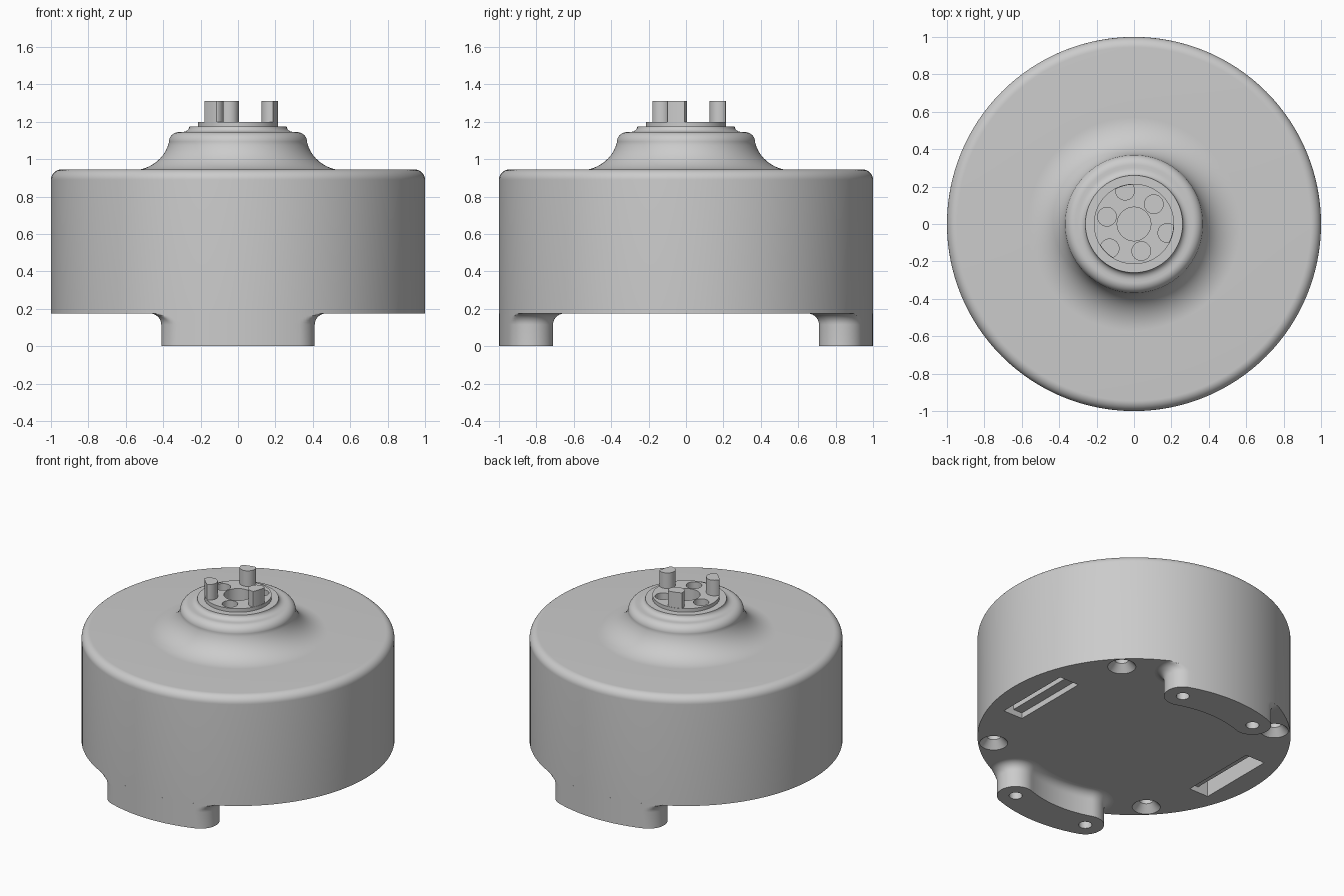
import bpy, bmesh
from math import sin, cos, pi, radians, hypot, asin

cube = bpy.data.objects.get("Cube")
if cube:
    bpy.data.objects.remove(cube, do_unlink=True)

grey = bpy.data.materials.new("plain_grey")
grey.use_nodes = True
colour = (0.6, 0.6, 0.6, 1)
grey.diffuse_color = colour
grey.node_tree.nodes["Principled BSDF"].inputs["Base Color"].default_value = colour

SEGMENTS = 128
BASE = 0.175


def loft(name, rings):
    """Closed solid through rings of equal point count."""
    bm = bmesh.new()
    loops = [[bm.verts.new(p) for p in ring] for ring in rings]
    n = len(loops[0])
    for low, high in zip(loops, loops[1:]):
        for i in range(n):
            j = (i + 1) % n
            bm.faces.new((low[i], low[j], high[j], high[i]))
    bm.faces.new(loops[0])
    bm.faces.new(loops[-1])
    bmesh.ops.recalc_face_normals(bm, faces=bm.faces)
    mesh = bpy.data.meshes.new(name)
    bm.to_mesh(mesh)
    bm.free()
    mesh.materials.append(grey)
    ob = bpy.data.objects.new(name, mesh)
    bpy.context.collection.objects.link(ob)
    return ob


def circle(x, y, r, z, n=SEGMENTS):
    return [(x + r * cos(2 * pi * i / n), y + r * sin(2 * pi * i / n), z) for i in range(n)]


def turned(name, profile, x=0, y=0, n=SEGMENTS):
    return loft(name, [circle(x, y, r, z, n) for r, z in profile])


def box(name, x0, x1, y, z0, z1):
    return loft(name, [[(x0, -y, z), (x1, -y, z), (x1, y, z), (x0, y, z)] for z in (z0, z1)])


def arc(cx, cz, rx, rz, start, end, steps=10):
    angles = [radians(start + (end - start) * i / steps) for i in range(steps + 1)]
    return [(cx + rx * cos(a), cz + rz * sin(a)) for a in angles]


def activate(ob):
    bpy.ops.object.select_all(action='DESELECT')
    ob.select_set(True)
    bpy.context.view_layer.objects.active = ob


def cut(ob, cutter):
    cutter.hide_render = True
    activate(ob)
    mod = ob.modifiers.new("cut", 'BOOLEAN')
    mod.operation = 'DIFFERENCE'
    mod.solver = 'EXACT'
    mod.object = cutter
    bpy.ops.object.modifier_apply(modifier=mod.name)
    bpy.data.objects.remove(cutter, do_unlink=True)


def smooth(ob):
    activate(ob)
    bpy.ops.object.shade_smooth_by_angle(angle=radians(30))


def polar(r, degrees):
    return r * cos(radians(degrees)), r * sin(radians(degrees))


# Housing: drum, flared neck, collar, disc and centre bore in one turned profile
profile = [(1, BASE)]
profile += arc(0.945, 0.89, 0.055, 0.055, 0, 90)
profile += arc(0.57, 1.13, 0.205, 0.19, 270, 192, 16)
profile += arc(0.315, 1.09, 0.055, 0.055, 5, 90)
profile += arc(0.30, 1.175, 0.04, 0.03, 270, 180, 6)
profile += [(0.215, 1.175), (0.215, 1.2), (0.09, 1.2), (0.09, 1.1)]
housing = turned("motor_housing", profile)

# Round pockets in the top disc
for angle in (45, 165, 285):
    cut(housing, turned("pocket_cutter", [(0.05, 1.1), (0.05, 1.3)], *polar(0.15, angle), 40))

# Countersunk screw holes in the underside
for angle in (45, 135, 225, 315):
    shape = [(0.099, BASE - 0.01), (0.045, BASE + 0.05), (0.045, BASE + 0.16)]
    cut(housing, turned("screw_cutter", shape, *polar(0.9, angle), 40))

# Stepped slots in the underside
for s in (1, -1):
    for inner, depth in ((0.70, 0.04), (0.77, 0.13)):
        cut(housing, box("slot_cutter", s * inner, s * 0.85, 0.28, BASE - 0.05, BASE + depth))
smooth(housing)

# Feet: curved pads with round ends and a fillet into the housing
MID, HALF, FILLET = 0.88, 0.12, 0.06
SPREAD = asin(0.33)


def pad_outline(grow, z, side):
    r = HALF + grow
    pts = []
    for i in range(25):
        a = -SPREAD + 2 * SPREAD * i / 24
        pts.append(((MID + r) * sin(a), (MID + r) * cos(a)))
    for end in (SPREAD, -SPREAD):
        cx, cy = MID * sin(end), MID * cos(end)
        for i in range(1, 24):
            a = pi / 2 - end - pi * i / 24 + (0 if end > 0 else pi)
            pts.append((cx + r * cos(a), cy + r * sin(a)))
        if end > 0:
            for i in range(25):
                a = SPREAD - 2 * SPREAD * i / 24
                pts.append(((MID - r) * sin(a), (MID - r) * cos(a)))
    # keep the pad inside the drum wall
    scaled = [(x, y, min(1, 1 / hypot(x, y))) for x, y in pts]
    return [(side * x * k, side * y * k, z) for x, y, k in scaled]


for name, side in (("front_foot", -1), ("back_foot", 1)):
    rings = [pad_outline(0, 0, side)]
    for i in range(9):
        t = pi / 2 * i / 8
        rings.append(pad_outline(FILLET * (1 - cos(t)), BASE - FILLET * (1 - sin(t)), side))
    foot = loft(name, rings)
    for end in (-SPREAD, SPREAD):
        x, y = MID * sin(end), side * MID * cos(end)
        cut(foot, turned("bolt_cutter", [(0.042, -0.05), (0.042, 0.14)], x, y, 40))
    smooth(foot)

# Drive pins: round posts trimmed flush with the disc edge
for number, angle in enumerate((-15, 105, 225), 1):
    px, py = polar(0.185, angle)
    rings = []
    for z in (1.15, 1.31):
        ring = []
        for x, y, _ in circle(px, py, 0.053, z, 64):
            k = min(1, 0.213 / hypot(x, y))
            ring.append((x * k, y * k, z))
        rings.append(ring)
    smooth(loft(f"drive_pin_{number}", rings))
